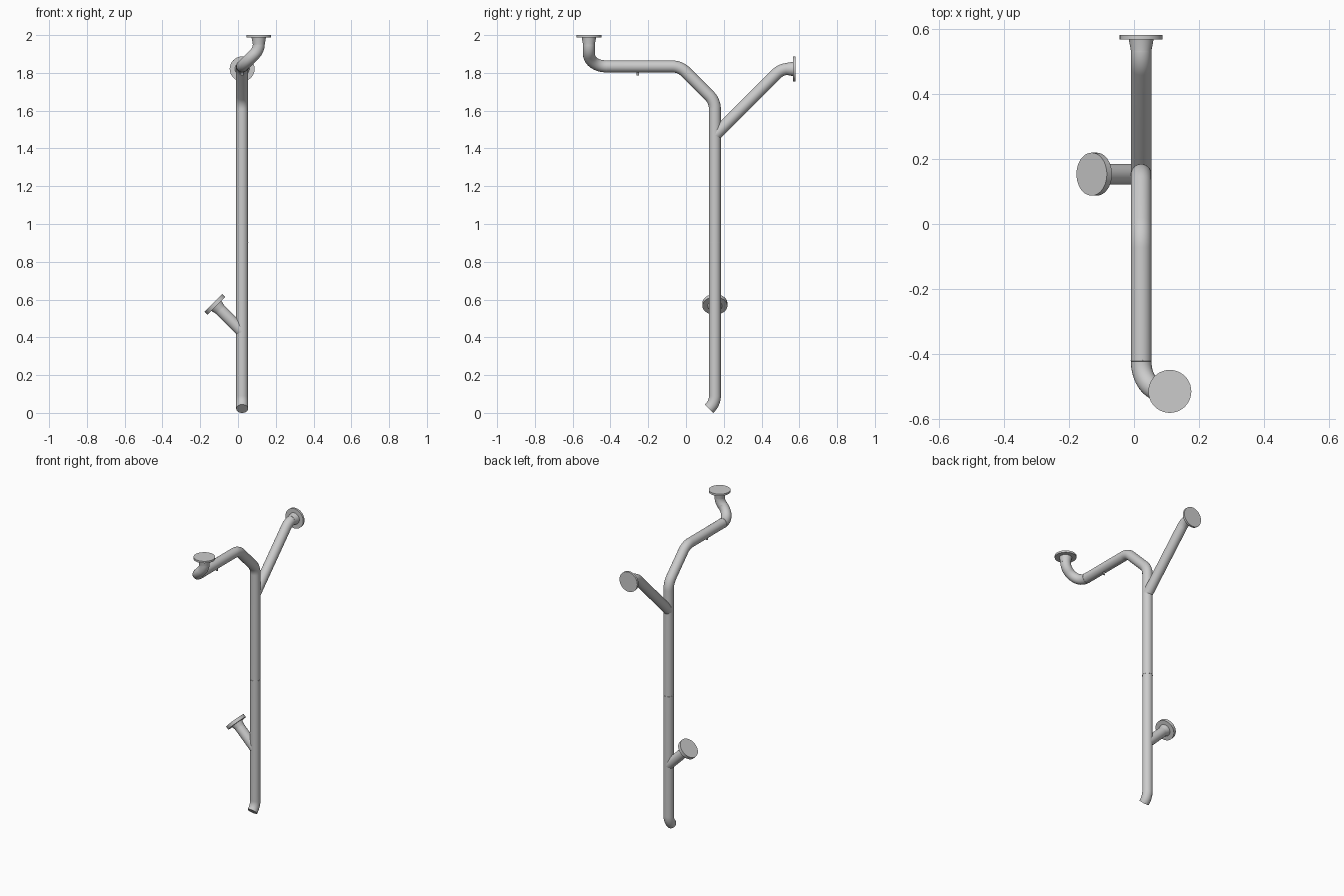
import bpy, bmesh, math
from mathutils import Vector

if "Cube" in bpy.data.objects:
    bpy.data.objects.remove(bpy.data.objects["Cube"])

R = 0.0315            # pipe radius
X, Y = 0.022, 0.153   # main riser axis


def smooth(ob):
    bpy.ops.object.select_all(action='DESELECT')
    ob.select_set(True)
    bpy.context.view_layer.objects.active = ob
    bpy.ops.object.shade_smooth_by_angle(angle=math.radians(35))


def fillet(points, radii, n=10):
    """Polyline with circular arcs at the inner corners."""
    pts = [Vector(p) for p in points]
    out = [pts[0]]
    for a, p, b, r in zip(pts, pts[1:], pts[2:], radii):
        u, v = (a - p).normalized(), (b - p).normalized()
        half = u.angle(v) / 2
        centre = p + (u + v).normalized() * (r / math.sin(half))
        t = r / math.tan(half)
        s, e = p + u * t - centre, p + v * t - centre
        ang = s.angle(e)
        for i in range(n + 1):
            k = i / n
            out.append(centre + (s * math.sin((1 - k) * ang) + e * math.sin(k * ang)) / math.sin(ang))
    return out + [pts[-1]]


def pipe(name, points, radii=(), r=R):
    cu = bpy.data.curves.new(name, 'CURVE')
    cu.dimensions = '3D'
    cu.bevel_depth = r
    cu.bevel_resolution = 10
    cu.use_fill_caps = True
    path = fillet(points, radii)
    sp = cu.splines.new('POLY')
    sp.points.add(len(path) - 1)
    for q, p in zip(sp.points, path):
        q.co = (*p, 1)
    ob = bpy.data.objects.new(name, cu)
    bpy.context.collection.objects.link(ob)
    bpy.ops.object.select_all(action='DESELECT')
    ob.select_set(True)
    bpy.context.view_layer.objects.active = ob
    bpy.ops.object.convert(target='MESH')
    smooth(bpy.context.object)


def lathe(name, profile, origin, axis, n=40):
    """Closed solid of revolution: profile of (radius, height) along axis."""
    bm = bmesh.new()
    rings = [[bm.verts.new((r * math.cos(2 * math.pi * i / n), r * math.sin(2 * math.pi * i / n), h))
              for i in range(n)] for r, h in profile]
    for a, b in zip(rings, rings[1:]):
        for i in range(n):
            j = (i + 1) % n
            bm.faces.new((a[i], a[j], b[j], b[i]))
    bm.faces.new(rings[0][::-1])
    bm.faces.new(rings[-1])
    bmesh.ops.recalc_face_normals(bm, faces=bm.faces)
    me = bpy.data.meshes.new(name)
    bm.to_mesh(me)
    bm.free()
    ob = bpy.data.objects.new(name, me)
    bpy.context.collection.objects.link(ob)
    ob.location = origin
    ob.rotation_euler = Vector(axis).to_track_quat('Z', 'Y').to_euler()
    smooth(ob)


def flange(name, face, axis, thick):
    lathe(name, [(R, -0.052), (R + 0.0005, -0.045), (0.038, -thick),
                 (0.066, -thick), (0.066, 0)], face, axis)


def weld(name, at, axis):
    lathe(name, [(R - 0.001, -0.002), (R + 0.001, -0.001), (R + 0.001, 0.001),
                 (R - 0.001, 0.002)], at, axis)


# main riser with bottom spout, offset bends and twisted top elbow
pipe("main_pipe",
     [(X, Y - 0.031, 0.0222), (X, Y, 0.0532), (X, Y, 1.65), (X, -0.031, 1.834),
      (X, -0.514, 1.834), (0.11, -0.514, 1.922), (0.11, -0.514, 1.99)],
     [0.09, 0.1, 0.1, 0.092, 0.075])
flange("top_flange", (0.11, -0.514, 2.0), (0, 0, 1), 0.013)

# upper angled branch to the back
pipe("upper_branch", [(X, Y, 1.469), (X, 0.505, 1.821), (X, 0.57, 1.821)], [0.09])
flange("back_flange", (X, 0.58, 1.821), (0, 1, 0), 0.014)

# lower angled branch to the left
pipe("lower_branch", [(X, Y, 0.43), (-0.122, Y, 0.574)])
flange("side_flange", (-0.13, Y, 0.582), (-1, 0, 1), 0.022)

# weld seams and small drain nipple
weld("riser_weld", (X, Y, 0.9), (0, 0, 1))
weld("arm_weld", (X, -0.42, 1.834), (0, 1, 0))
lathe("drain_nipple", [(0.006, 0), (0.006, 0.049)], (X, -0.255, 1.834), (0, 0, -1), 16)
